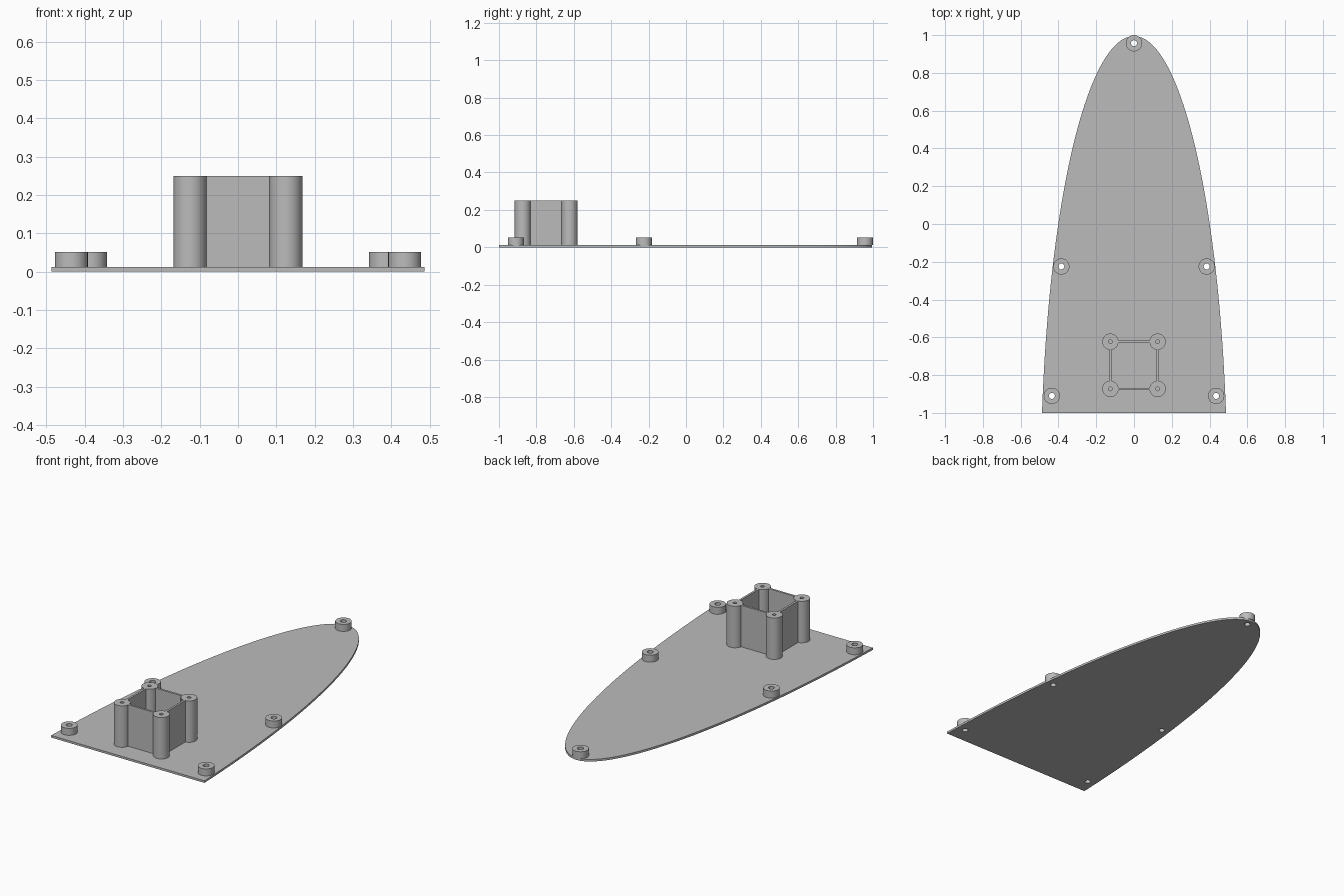
import bpy
import bmesh
from math import cos, sin, pi, asin, radians, sqrt

if "Cube" in bpy.data.objects:
    bpy.data.objects.remove(bpy.data.objects["Cube"], do_unlink=True)

PLATE_TOP, BOSS_TOP, TOWER_TOP = 0.012, 0.052, 0.25
RING_R, BOSS_HOLE, POST_HOLE = 0.043, 0.016, 0.010
TOWER_Y, TOWER_HALF, WALL = -0.748, 0.125, 0.012

grey = bpy.data.materials.new("plain grey")
grey.use_nodes = True
grey.diffuse_color = (0.5, 0.5, 0.5, 1)
grey.node_tree.nodes["Principled BSDF"].inputs["Base Color"].default_value = (0.5, 0.5, 0.5, 1)


def circle(x, y, r, n=40):
    return [(x + r * cos(2 * pi * i / n), y + r * sin(2 * pi * i / n)) for i in range(n)]


def rectangle(x, y, w, d):
    return [(x + sx * w / 2, y + sy * d / 2) for sx, sy in ((-1, -1), (1, -1), (1, 1), (-1, 1))]


def prism(name, loops, z0, z1):
    """Extrude an outline, with any further loops as holes, from z0 to z1."""
    bm = bmesh.new()
    edges = []
    for loop in loops:
        vs = [bm.verts.new((x, y, z0)) for x, y in loop]
        edges += [bm.edges.new((vs[i - 1], vs[i])) for i in range(len(vs))]
    bmesh.ops.triangle_fill(bm, edges=edges, use_beauty=True, normal=(0, 0, 1))
    ext = bmesh.ops.extrude_face_region(bm, geom=bm.faces[:], use_keep_orig=True)
    top = [g for g in ext["geom"] if isinstance(g, bmesh.types.BMVert)]
    bmesh.ops.translate(bm, verts=top, vec=(0, 0, z1 - z0))
    bmesh.ops.recalc_face_normals(bm, faces=bm.faces[:])
    mesh = bpy.data.meshes.new(name)
    bm.to_mesh(mesh)
    bm.free()
    mesh.materials.append(grey)
    obj = bpy.data.objects.new(name, mesh)
    bpy.context.collection.objects.link(obj)
    bpy.ops.object.select_all(action='DESELECT')
    obj.select_set(True)
    bpy.context.view_layer.objects.active = obj
    bpy.ops.object.shade_smooth_by_angle(angle=radians(30))
    return obj


# Mounting boss positions
bosses = {
    "nose_boss": (0, 0.957),
    "middle_boss_left": (0.385, -0.225),
    "middle_boss_right": (-0.385, -0.225),
    "front_boss_left": (0.435, -0.91),
    "front_boss_right": (-0.435, -0.91),
}

# Base plate: the tip of a long ellipse cut off straight at the front
centre_y, tip_y, half_width = -1.4, 0.995, 0.487
length = tip_y - centre_y
start = asin((-1 - centre_y) / length)
semi = half_width / cos(start)
steps = 120
outline = []
for i in range(steps + 1):
    a = start + (pi - 2 * start) * i / steps
    outline.append((semi * cos(a), centre_y + length * sin(a)))
holes = [circle(x, y, BOSS_HOLE) for x, y in bosses.values()]
prism("base_plate", [outline] + holes, 0, PLATE_TOP)

# Hollow bosses around the plate holes
for name, (x, y) in bosses.items():
    prism(name, [circle(x, y, RING_R), circle(x, y, BOSS_HOLE)], PLATE_TOP, BOSS_TOP)

# Tower corner posts with screw holes
for sx, side in ((1, "left"), (-1, "right")):
    for sy, end in ((-1, "front"), (1, "back")):
        x, y = sx * TOWER_HALF, TOWER_Y + sy * TOWER_HALF
        prism(f"tower_post_{end}_{side}",
              [circle(x, y, RING_R), circle(x, y, POST_HOLE)], PLATE_TOP, TOWER_TOP)

# Thin tower walls between the posts
span = 2 * (TOWER_HALF - sqrt(RING_R ** 2 - (WALL / 2) ** 2) + 0.0005)
for s, side, end in ((1, "left", "back"), (-1, "right", "front")):
    prism(f"tower_wall_{side}", [rectangle(s * TOWER_HALF, TOWER_Y, WALL, span)],
          PLATE_TOP, TOWER_TOP)
    prism(f"tower_wall_{end}", [rectangle(0, TOWER_Y + s * TOWER_HALF, span, WALL)],
          PLATE_TOP, TOWER_TOP)
